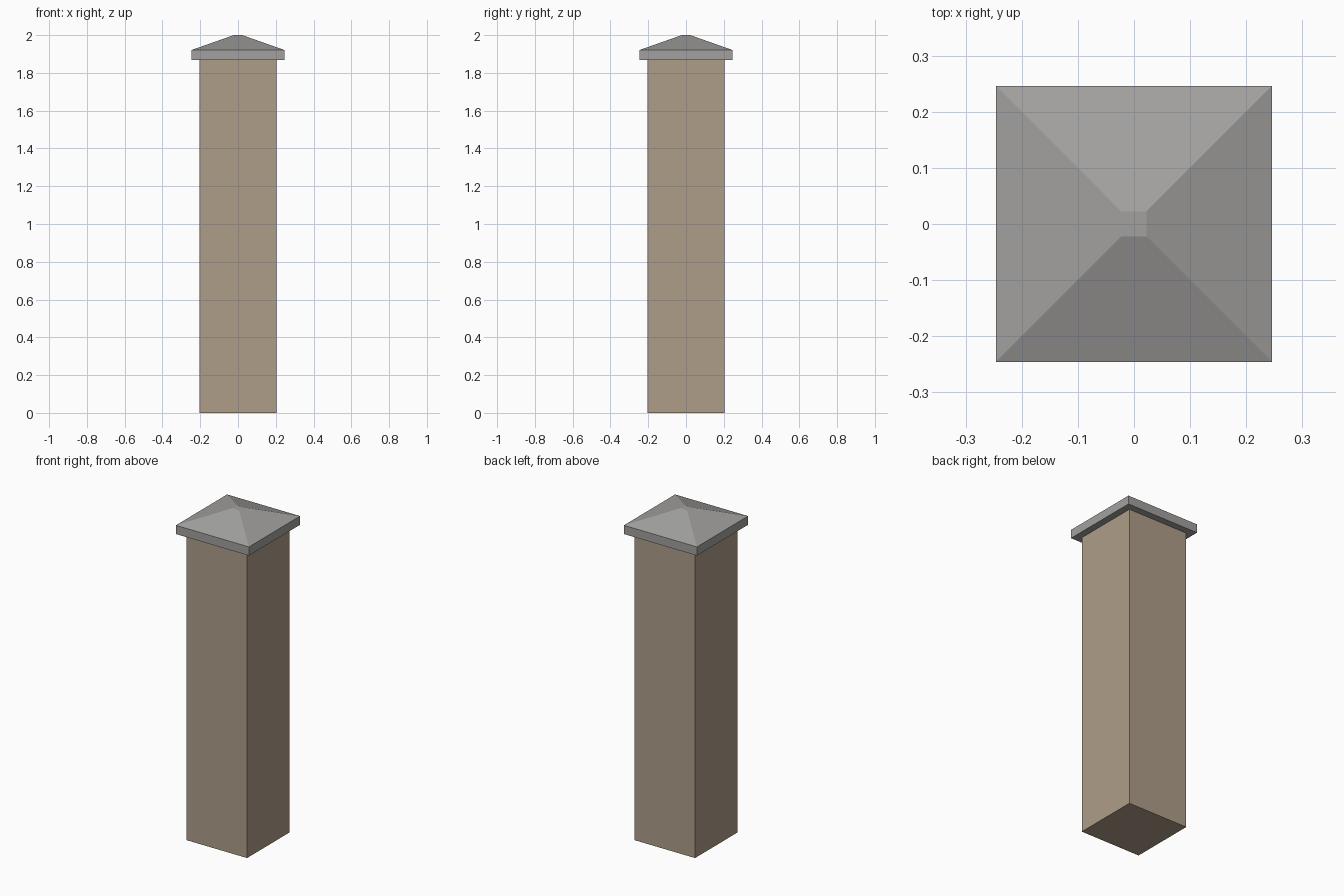
import bpy, bmesh

if "Cube" in bpy.data.objects:
    bpy.data.objects.remove(bpy.data.objects["Cube"])


def material(name, rgb):
    m = bpy.data.materials.new(name)
    m.diffuse_color = (*rgb, 1.0)
    m.use_nodes = True
    m.node_tree.nodes["Principled BSDF"].inputs["Base Color"].default_value = m.diffuse_color
    return m


def square_loft(name, levels, mat):
    """Closed solid through square sections given as (half width, z)."""
    bm = bmesh.new()
    rings = [[bm.verts.new((sx * h, sy * h, z))
              for sx, sy in ((-1, -1), (1, -1), (1, 1), (-1, 1))]
             for h, z in levels]
    for a, b in zip(rings, rings[1:]):
        for i in range(4):
            j = (i + 1) % 4
            bm.faces.new((a[i], a[j], b[j], b[i]))
    bm.faces.new(rings[0][::-1])
    bm.faces.new(rings[-1])
    mesh = bpy.data.meshes.new(name)
    bm.to_mesh(mesh)
    bm.free()
    mesh.materials.append(mat)
    obj = bpy.data.objects.new(name, mesh)
    bpy.context.collection.objects.link(obj)
    return obj


tan = material("tan stone", (0.42, 0.34, 0.25))
grey = material("grey stone", (0.36, 0.355, 0.345))

# Square shaft standing on the ground
square_loft("pillar_shaft", [(0.204, 0.0), (0.204, 1.868)], tan)

# Overhanging cap: straight rim, then a slope to a small flat top
square_loft("pillar_cap", [(0.246, 1.868), (0.246, 1.921), (0.0225, 2.0)], grey)
